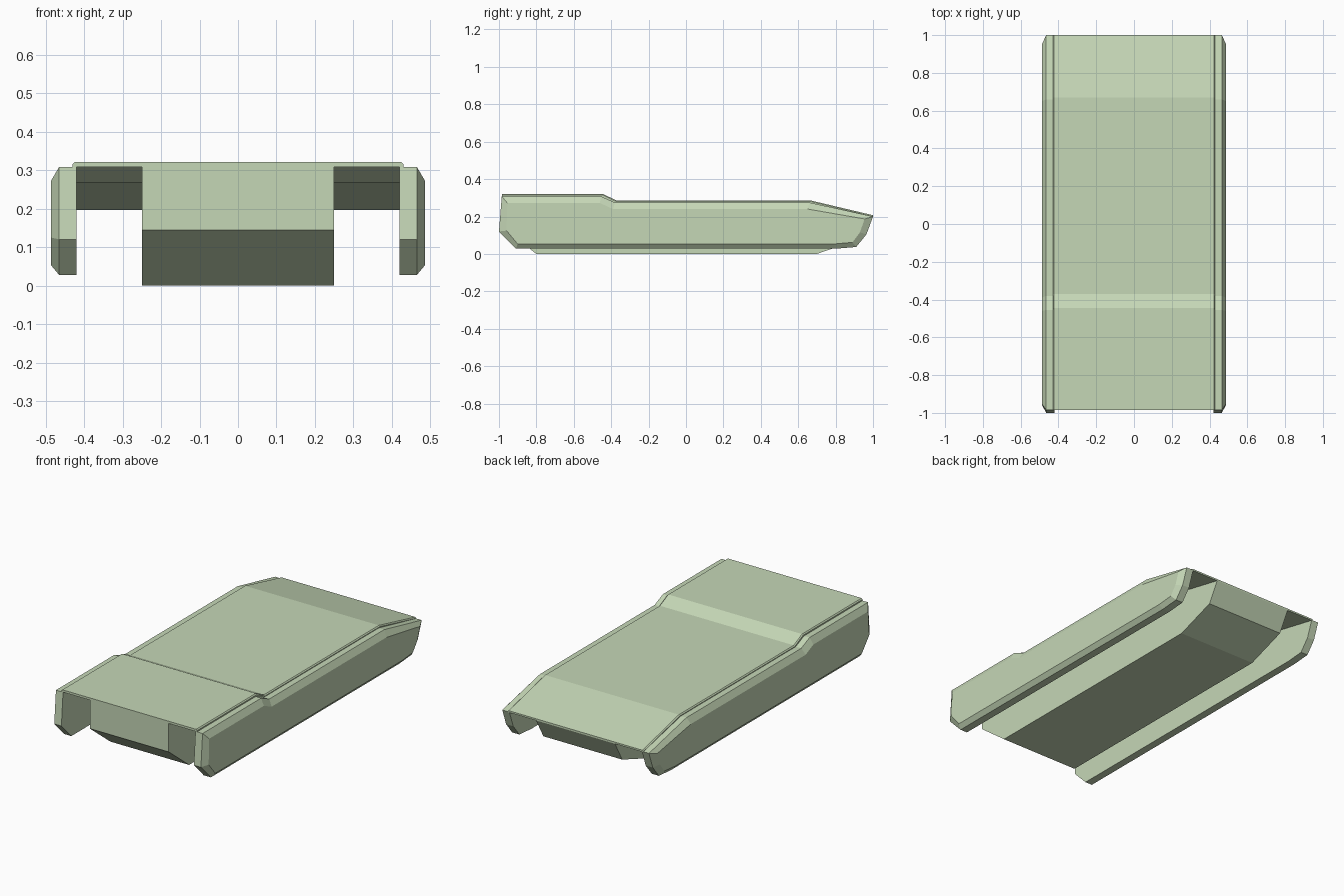
import bpy

if "Cube" in bpy.data.objects:
    bpy.data.objects.remove(bpy.data.objects["Cube"])

mat = bpy.data.materials.new("pale_green")
mat.diffuse_color = (0.56, 0.68, 0.47, 1)
mat.use_nodes = True
mat.node_tree.nodes["Principled BSDF"].inputs["Base Color"].default_value = mat.diffuse_color


def loft(name, sections):
    """Join matching (x, [(y, z), ...]) outlines into one closed solid."""
    n = len(sections[0][1])
    verts = [(x, y, z) for x, outline in sections for y, z in outline]
    faces = [tuple(range(n)), tuple(reversed(range(len(verts) - n, len(verts))))]
    for s in range(len(sections) - 1):
        for i in range(n):
            j = (i + 1) % n
            faces.append((s * n + i, s * n + n + i, s * n + n + j, s * n + j))
    mesh = bpy.data.meshes.new(name)
    mesh.from_pydata(verts, [], faces)
    mesh.materials.append(mat)
    ob = bpy.data.objects.new(name, mesh)
    bpy.context.collection.objects.link(ob)
    # consistent outward normals
    bpy.context.view_layer.objects.active = ob
    ob.select_set(True)
    bpy.ops.object.mode_set(mode='EDIT')
    bpy.ops.mesh.select_all(action='SELECT')
    bpy.ops.mesh.normals_make_consistent(inside=False)
    bpy.ops.object.mode_set(mode='OBJECT')
    ob.select_set(False)
    return ob


# Deck: thin stepped plate, dropping behind the raised front and at the tail
deck_top = [(-0.985, 0.321), (-0.445, 0.321), (-0.37, 0.285), (0.67, 0.285), (1.0, 0.207)]
deck_under = [(-0.985, 0.308), (-0.455, 0.308), (-0.375, 0.268), (0.665, 0.268), (1.0, 0.197)]
deck_edge = [(y, z - 0.006) for y, z in deck_top]
under = deck_under[::-1]
loft("deck", [(-0.43, deck_edge + under), (-0.424, deck_top + under),
              (0.424, deck_top + under), (0.43, deck_edge + under)])

# Lower hull: narrow tub with sloped nose and two-stage tail
tub = deck_under + [(0.935, 0.082), (0.70, 0.0), (-0.80, 0.0), (-0.985, 0.145)]
loft("lower_hull", [(-0.25, tub), (0.25, tub)])

# Side skirts: solid slabs with a chamfered outer rim
rim = [(-0.985, 0.308), (-0.455, 0.308), (-0.38, 0.275), (0.66, 0.275), (1.0, 0.2),
       (0.965, 0.105), (0.91, 0.037), (0.80, 0.028), (-0.91, 0.028), (-1.0, 0.12)]
face = [(-0.955, 0.272), (-0.46, 0.272), (-0.39, 0.24), (0.65, 0.24), (0.955, 0.187),
        (0.93, 0.115), (0.89, 0.062), (0.79, 0.053), (-0.90, 0.053), (-0.96, 0.125)]
for side, label in ((1, "right"), (-1, "left")):
    loft(label + "_skirt", [(side * 0.42, rim), (side * 0.465, rim), (side * 0.486, face)])
